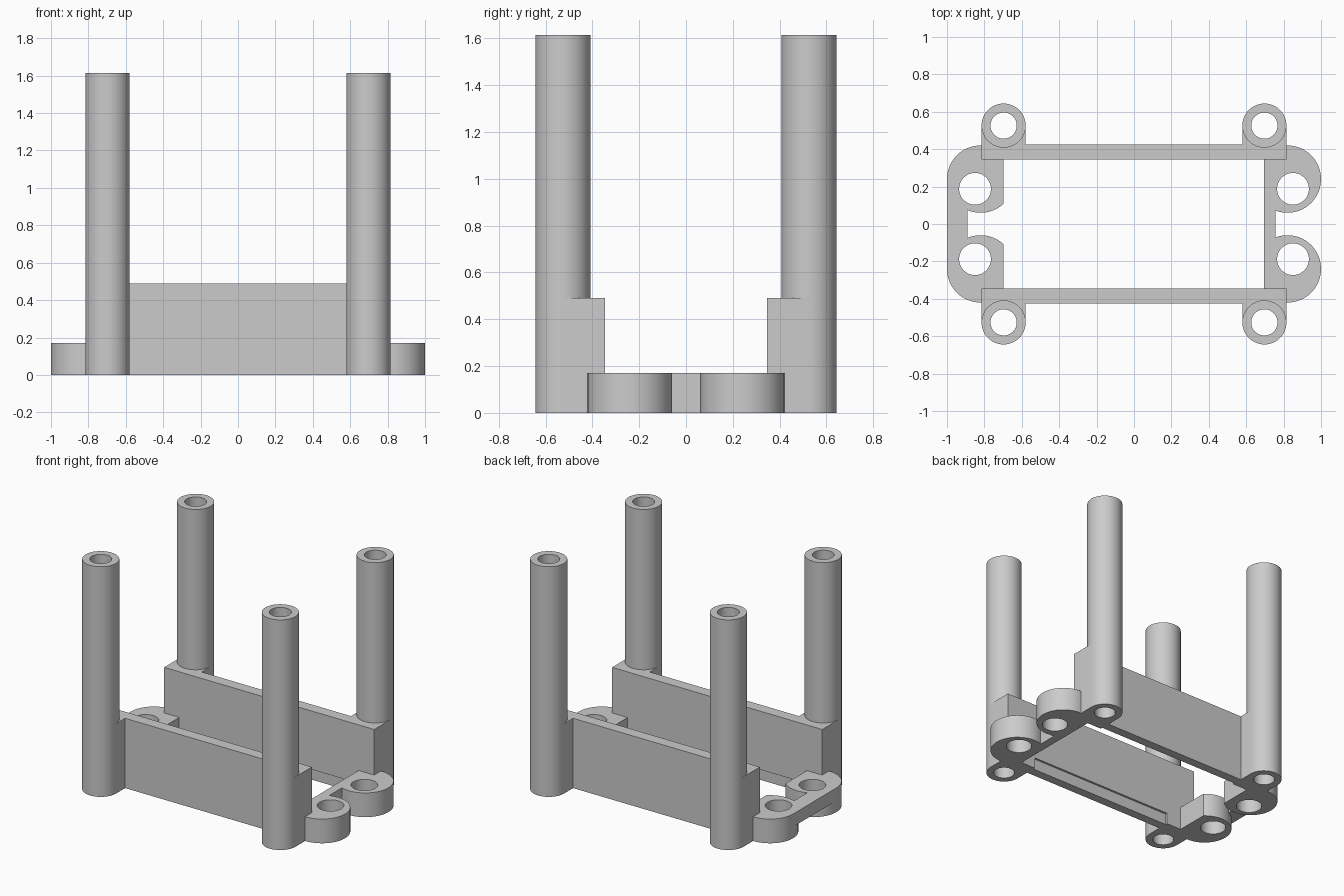
import bpy, bmesh, math

if "Cube" in bpy.data.objects:
    bpy.data.objects.remove(bpy.data.objects["Cube"])

grey = bpy.data.materials.new("plain grey")
grey.diffuse_color = (0.6, 0.6, 0.6, 1)
grey.use_nodes = True
grey.node_tree.nodes["Principled BSDF"].inputs["Base Color"].default_value = grey.diffuse_color


def arc(cx, cy, r, a0, a1, n):
    """Points on an arc, angles in degrees."""
    return [(cx + r * math.cos(math.radians(a0 + (a1 - a0) * i / n)),
             cy + r * math.sin(math.radians(a0 + (a1 - a0) * i / n)))
            for i in range(n + 1)]


def ring(cx, cy, r, n=48):
    return arc(cx, cy, r, 0, 360, n)[:-1]


def box(x0, x1, y0, y1):
    return [(x0, y0), (x1, y0), (x1, y1), (x0, y1)]


def slab(name, loops, z0, z1, sx=1, sy=1):
    """Extrude an outline with optional holes, mirrored by sx and sy."""
    bm = bmesh.new()
    for loop in loops:
        vs = [bm.verts.new((x * sx, y * sy, z0)) for x, y in loop]
        for a, b in zip(vs, vs[1:] + vs[:1]):
            bm.edges.new((a, b))
    bmesh.ops.triangle_fill(bm, edges=bm.edges[:], use_beauty=True)
    top = bmesh.ops.extrude_face_region(bm, geom=bm.faces[:],
                                        use_keep_orig=True)["geom"]
    for v in top:
        if isinstance(v, bmesh.types.BMVert):
            v.co.z = z1
    bmesh.ops.recalc_face_normals(bm, faces=bm.faces[:])
    me = bpy.data.meshes.new(name)
    bm.to_mesh(me)
    bm.free()
    me.materials.append(grey)
    ob = bpy.data.objects.new(name, me)
    bpy.context.collection.objects.link(ob)
    bpy.ops.object.select_all(action='DESELECT')
    ob.select_set(True)
    bpy.context.view_layer.objects.active = ob
    bpy.ops.object.shade_smooth_by_angle(angle=math.radians(30))
    return ob


PX, PY, PR = 0.697, 0.526, 0.118      # post centre and radius
EX, EY, ER = 0.82, 0.24, 0.18         # ear centre and radius
IN, OUT = 0.345, 0.425                # side wall faces
EDGE = 0.698                          # inner edge of the ears

bore = ring(PX, PY, 0.07)
# post base: block against the wall, rounded on the outside
post_foot = [(PX + PR, IN)] + arc(PX, PY, PR, 0, 180, 24) + [(PX - PR, IN)]
# ear: round lug cut straight on the inside
cut = math.degrees(math.acos((EDGE - EX) / ER))
ear = [(EDGE, 0.42)] + arc(EX, EY, ER, 90, -cut, 40)

for sy, end in ((-1, "front"), (1, "back")):
    for sx, side in ((-1, "left"), (1, "right")):
        name = f"{end}_{side}"
        slab(name + "_post_base", [post_foot, bore], 0, 0.49, sx, sy)
        slab(name + "_post", [ring(PX, PY, PR), bore], 0.49, 1.615, sx, sy)
        slab(name + "_ear", [ear, ring(0.85, 0.188, 0.085)], 0, 0.17, sx, sy)
    # side wall with a shallow step along its inner foot
    w = PX - PR
    slab(end + "_wall", [box(-w, w, IN, OUT)], 0.08, 0.49, 1, sy)
    slab(end + "_wall_foot", [box(-w, w, IN + 0.015, OUT)], 0, 0.08, 1, sy)

# right cross bar and raised left bridge
slab("right_cross_bar", [box(0.695, 0.757, -0.42, 0.42)], 0, 0.17)
bridge = ([(-0.89, -0.08), (-0.89, 0.08)] + [(-0.93, 0.11), (-0.96, 0.24), (-1.0, 0.24)]
          + [(-1.0, -0.24), (-0.96, -0.24), (-0.93, -0.11)])
slab("left_bridge", [bridge], 0.08, 0.17)
